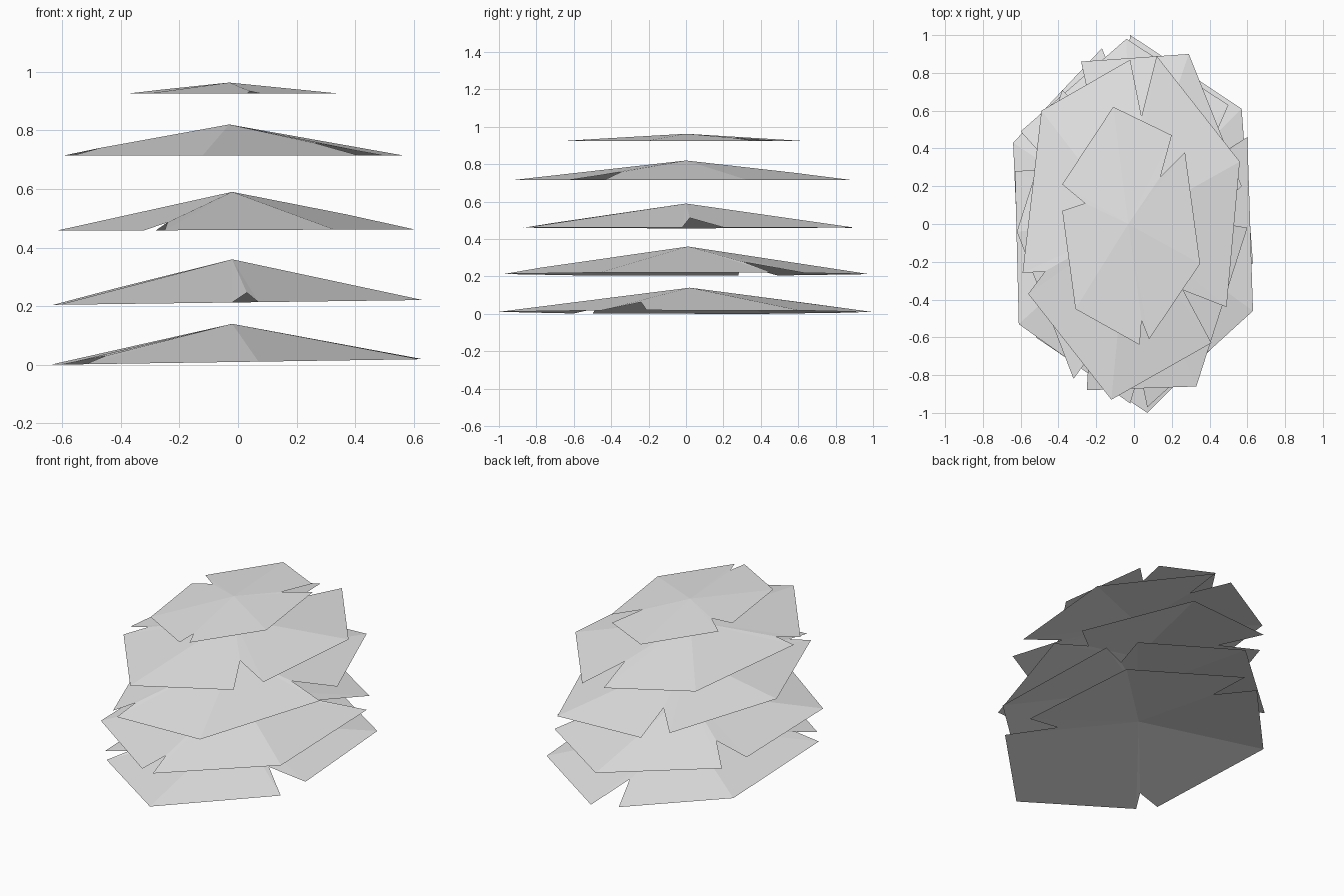
import bpy
import bmesh
from mathutils import Vector

default_cube = bpy.data.objects.get("Cube")
if default_cube:
    bpy.data.objects.remove(default_cube, do_unlink=True)


def make_material(name, colour):
    material = bpy.data.materials.new(name)
    material.use_nodes = True
    material.diffuse_color = colour
    shader = material.node_tree.nodes["Principled BSDF"]
    shader.inputs["Base Color"].default_value = colour
    return material


foliage_grey = make_material("pale grey foliage", (0.8, 0.8, 0.8, 1))


def notch_height(notch, tips, apex, rim_height):
    """Height of a notch that is cut inward along the sloping skirt."""
    centre = apex.xy
    tip_reach = sum((tip - centre).length for tip in tips) / len(tips)
    ratio = 0.95 * (notch - centre).length / tip_reach
    return apex.z + (rim_height - apex.z) * ratio


def make_tier(name, apex, rim_height, tilt, outline):
    """Open, flat-faced skirt fanned out from its apex.

    The outline runs counterclockwise in a repeating order:
    split corner (tip, notch, tip), then a plain corner.
    """
    apex = Vector(apex)
    outline = [Vector(point) for point in outline]
    bm = bmesh.new()
    top = bm.verts.new(apex)
    rim = []
    for i, point in enumerate(outline):
        height = rim_height + tilt * point.x
        if i % 4 == 1:
            tips = (outline[i - 1], outline[i + 1])
            height = notch_height(point, tips, apex, height)
        rim.append(bm.verts.new((point.x, point.y, height)))
    for i, vert in enumerate(rim):
        bm.faces.new((top, vert, rim[(i + 1) % len(rim)]))

    mesh = bpy.data.meshes.new(name)
    bm.to_mesh(mesh)
    bm.free()
    mesh.materials.append(foliage_grey)
    tier = bpy.data.objects.new(name, mesh)
    bpy.context.collection.objects.link(tier)
    return tier


# Lowest tier, tilted slightly
make_tier("foliage_tier_bottom", (-.02, .02, .14), .01, .015, [
    (.62, -.45), (.39, -.24), (.63, -.21), (.57, .61),
    (-.02, 1), (-.06, .66), (-.17, .93), (-.64, .43),
    (-.6, -.5), (-.45, -.48), (-.52, -.6), (.07, -1),
])

# Second tier
make_tier("foliage_tier_lower", (-.02, .01, .36), .213, .013, [
    (-.02, -.95), (.03, -.78), (.07, -.97), (.63, -.46),
    (.6, .46), (.36, .31), (.5, .63), (-.04, .98),
    (-.6, .49), (-.42, .29), (-.63, .28), (-.61, -.53),
])

# Middle tier
make_tier("foliage_tier_middle", (-.02, 0, .59), .46, .004, [
    (.6, -.02), (.37, .02), (.57, .2), (.29, .9),
    (-.28, .86), (-.21, .53), (-.38, .71), (-.62, -.04),
    (-.32, -.82), (-.24, -.71), (-.25, -.88), (.33, -.86),
])

# Fourth tier
make_tier("foliage_tier_upper", (-.03, 0, .82), .715, 0, [
    (.41, -.63), (.26, -.35), (.49, -.44), (.56, .33),
    (.12, .89), (.04, .57), (-.02, .87), (-.49, .6),
    (-.59, -.26), (-.47, -.25), (-.56, -.37), (-.12, -.93),
])

# Small top tier
make_tier("foliage_tier_top", (-.03, 0, .963), .925, 0, [
    (.27, .38), (.14, .25), (.2, .47), (-.11, .62),
    (-.38, .21), (-.26, .11), (-.38, .07), (-.31, -.45),
    (.03, -.64), (.04, -.51), (.08, -.61), (.35, -.21),
])
